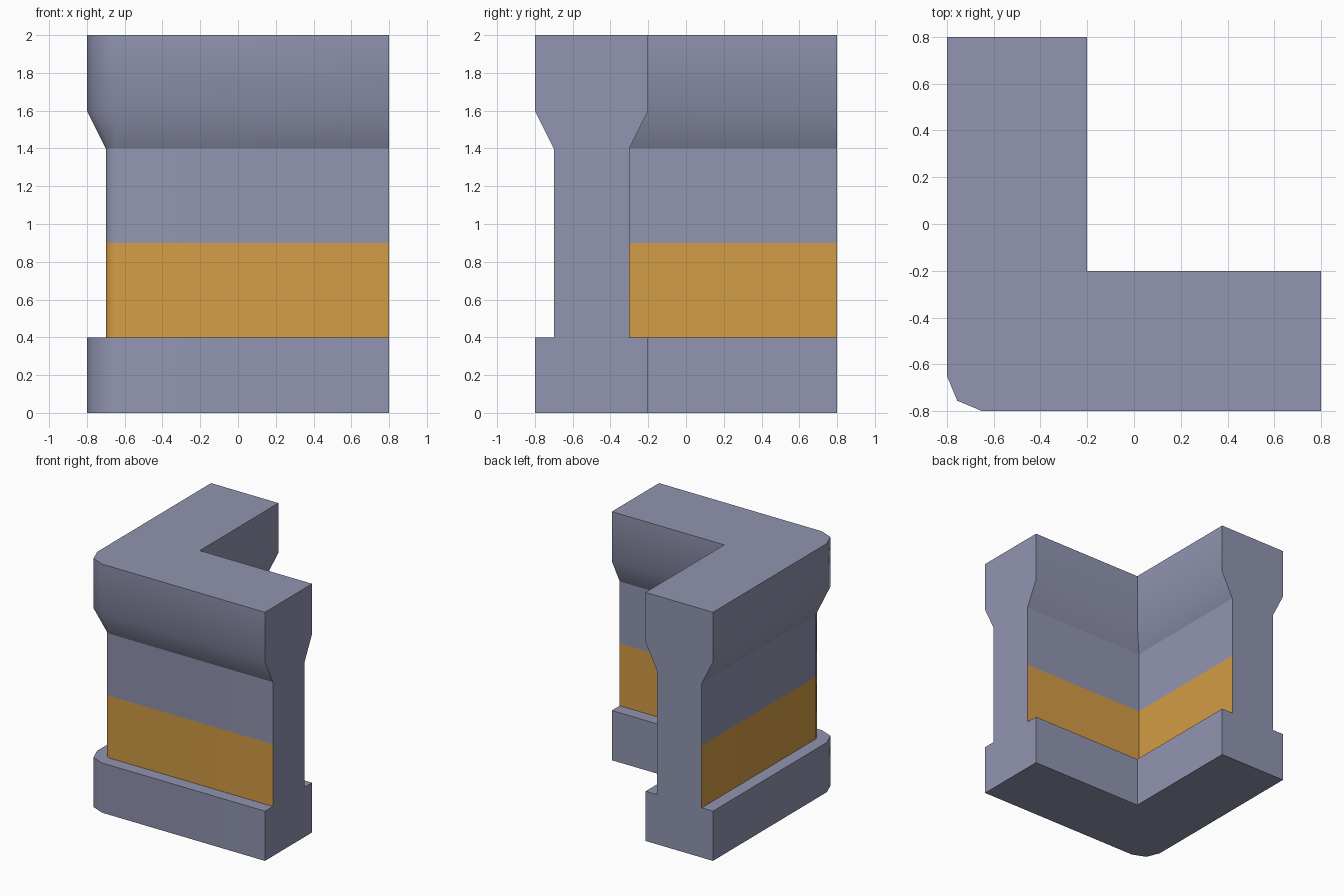
import bpy, bmesh, math

if "Cube" in bpy.data.objects:
    bpy.data.objects.remove(bpy.data.objects["Cube"])


def material(name, srgb):
    m = bpy.data.materials.new(name)
    m.diffuse_color = [(c / 255 / 12.92) if c < 10 else ((c / 255 + 0.055) / 1.055) ** 2.4
                       for c in srgb] + [1.0]
    m.use_nodes = True
    m.node_tree.nodes["Principled BSDF"].inputs["Base Color"].default_value = m.diffuse_color
    return m


def plan(h):
    """L-shaped outline with half thickness h, rounded outer corner."""
    o, i, c = -0.5 - h, -0.5 + h, -0.65
    d = c + (o - c) * math.sqrt(0.5)
    return [(o, 0.8), (o, c), (d, d), (c, o), (0.8, o), (0.8, i), (i, i), (i, 0.8)]


# Height and half thickness of each level: base, ledge, band, neck, flare, cap
LEVELS = [(0, 0.3), (0.4, 0.3), (0.4, 0.2), (0.9, 0.2), (1.4, 0.2), (1.6, 0.3), (2.0, 0.3)]
BAND, FLARE = 2, 4

bm = bmesh.new()
rings = [[bm.verts.new((x, y, z)) for x, y in plan(h)] for z, h in LEVELS]

# Long walls, with the painted band between the ledge and mid height
for k, (low, high) in enumerate(zip(rings, rings[1:])):
    for a in (0, 1, 2, 3, 5, 6):
        f = bm.faces.new((low[a], low[a + 1], high[a + 1], high[a]))
        f.material_index = 1 if k == BAND else 0

# Flat wall ends, top and underside
for a, b in ((4, 5), (7, 0)):
    bm.faces.new([r[a] for r in reversed(rings)] + [r[b] for r in rings])
bm.faces.new(rings[-1])
bm.faces.new(rings[0][::-1])
bmesh.ops.recalc_face_normals(bm, faces=bm.faces)

mesh = bpy.data.meshes.new("corner_wall")
bm.to_mesh(mesh)
bm.free()
mesh.materials.append(material("blue grey wall", (145, 149, 176)))
mesh.materials.append(material("orange band", (212, 156, 69)))
wall = bpy.data.objects.new("corner_wall", mesh)
bpy.context.collection.objects.link(wall)

# Smooth the rounded corner and flare, with a crisp crease under the flare
bpy.context.view_layer.objects.active = wall
wall.select_set(True)
bpy.ops.object.shade_smooth_by_angle(angle=math.radians(50))
for e in mesh.edges:
    if all(abs(mesh.vertices[v].co.z - LEVELS[FLARE][0]) < 1e-4 for v in e.vertices):
        e.use_edge_sharp = True
